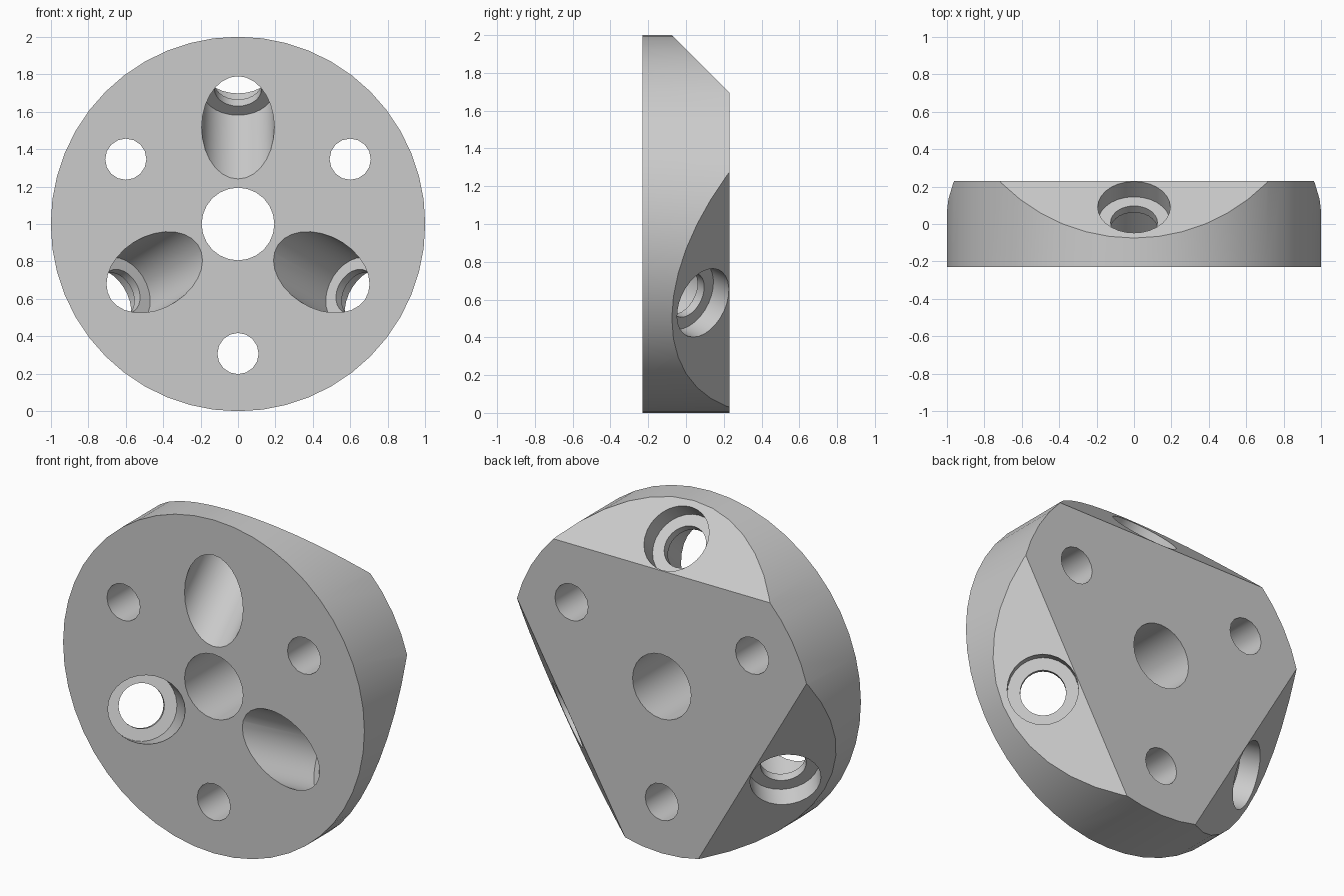
import bpy, bmesh
from math import cos, sin, pi, radians, sqrt
from mathutils import Vector, Matrix

if "Cube" in bpy.data.objects:
    bpy.data.objects.remove(bpy.data.objects["Cube"], do_unlink=True)

R, HALF = 1.0, 0.23
CENTRE = Vector((0, 0, 1))
BACK = Vector((0, 1, 0))

grey = bpy.data.materials.new("plain grey")
grey.use_nodes = True
colour = (0.6, 0.6, 0.6, 1)
grey.diffuse_color = colour
grey.node_tree.nodes["Principled BSDF"].inputs["Base Color"].default_value = colour


def radial(deg):
    a = radians(deg)
    return Vector((cos(a), 0, sin(a)))


def turned(name, profile, origin, axis, sides):
    """Closed solid of revolution from (radius, distance along axis) pairs."""
    bm = bmesh.new()
    rings = [[bm.verts.new((r * cos(2 * pi * i / sides), r * sin(2 * pi * i / sides), s))
              for i in range(sides)] for r, s in profile]
    for lo, hi in zip(rings, rings[1:]):
        for i in range(sides):
            j = (i + 1) % sides
            bm.faces.new((lo[i], lo[j], hi[j], hi[i]))
    bm.faces.new(rings[0][::-1])
    bm.faces.new(rings[-1])
    turn = axis.to_track_quat('Z', 'Y').to_matrix().to_4x4()
    bm.transform(Matrix.Translation(origin) @ turn)
    mesh = bpy.data.meshes.new(name)
    bm.to_mesh(mesh)
    bm.free()
    ob = bpy.data.objects.new(name, mesh)
    bpy.context.collection.objects.link(ob)
    return ob


# Round plate
plate = turned("round_plate", [(R, -HALF), (R, HALF)], CENTRE, BACK, 48)
plate.data.materials.append(grey)

# Three 45 degree flats on the back rim
bm = bmesh.new()
bm.from_mesh(plate.data)
for deg in (90, 210, 330):
    out = radial(deg)
    cut = bmesh.ops.bisect_plane(
        bm, geom=bm.verts[:] + bm.edges[:] + bm.faces[:], dist=1e-5,
        plane_co=CENTRE + out * 0.695 + BACK * HALF,
        plane_no=(out + BACK).normalized(), clear_outer=True)
    rim = [e for e in cut["geom_cut"] if isinstance(e, bmesh.types.BMEdge)]
    bmesh.ops.contextual_create(bm, geom=rim)
bmesh.ops.recalc_face_normals(bm, faces=bm.faces[:])
bm.to_mesh(plate.data)
bm.free()

# Cutters: centre bore, three straight holes, three slanted counterbored holes
cutters = [turned("centre_bore_cutter", [(0.194, -0.5), (0.194, 0.5)], CENTRE, BACK, 24)]
for deg in (30, 150, 270):
    cutters.append(turned("bolt_hole_cutter", [(0.11, -0.5), (0.11, 0.5)],
                          CENTRE + radial(deg) * 0.692, BACK, 16))
WIDE, NARROW = 0.194, 0.125
slanted = [(WIDE, -0.4), (WIDE, 0.287), (NARROW, 0.287),
           (NARROW, 0.337), (WIDE, 0.337), (WIDE, 0.8)]
for deg in (90, 210, 330):
    out = radial(deg)
    cutters.append(turned("slanted_hole_cutter", slanted,
                          CENTRE + out * 0.515 - BACK * HALF,
                          (out + BACK) / sqrt(2), 28))

# Cut the holes and remove the cutters
bpy.ops.object.select_all(action='DESELECT')
plate.select_set(True)
bpy.context.view_layer.objects.active = plate
for cutter in cutters:
    cutter.hide_render = True
    mod = plate.modifiers.new("hole", 'BOOLEAN')
    mod.operation = 'DIFFERENCE'
    mod.solver = 'EXACT'
    mod.object = cutter
    bpy.ops.object.modifier_apply(modifier=mod.name)
    bpy.data.objects.remove(cutter, do_unlink=True)

bpy.ops.object.shade_smooth_by_angle(angle=radians(30))
